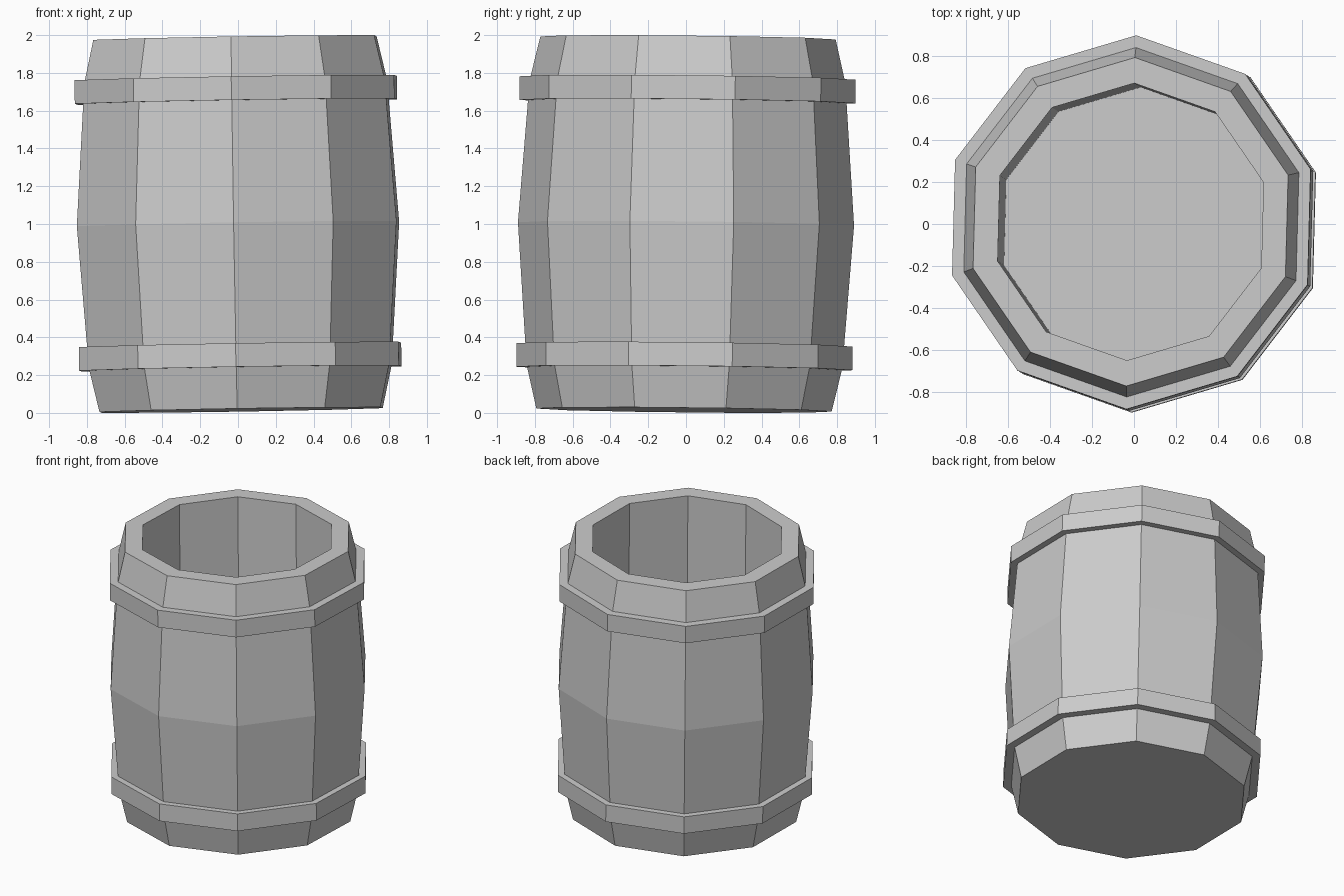
import bpy, bmesh, math
from mathutils import Euler, Matrix

if "Cube" in bpy.data.objects:
    bpy.data.objects.remove(bpy.data.objects["Cube"])

SIDES = 10
TURN = math.radians(-1.5)
# the whole barrel leans very slightly
LEAN = (Matrix.Translation((0, 0, 1))
        @ Euler((-0.0107, -0.0165, 0)).to_matrix().to_4x4())


def lathe(name, profile, closed=False):
    """Revolve (radius, z) points in flat facets; open ends are capped."""
    bm = bmesh.new()
    rings = []
    for r, z in profile:
        ring = []
        for i in range(SIDES):
            a = TURN + math.pi / 2 + math.tau * i / SIDES
            ring.append(bm.verts.new((r * math.cos(a), r * math.sin(a), z)))
        rings.append(ring)
    pairs = list(zip(rings, rings[1:]))
    if closed:
        pairs.append((rings[-1], rings[0]))
    for lo, hi in pairs:
        for i in range(SIDES):
            j = (i + 1) % SIDES
            bm.faces.new((lo[i], lo[j], hi[j], hi[i]))
    if not closed:
        bm.faces.new(rings[0])
        bm.faces.new(rings[-1])
    bmesh.ops.recalc_face_normals(bm, faces=bm.faces)
    mesh = bpy.data.meshes.new(name)
    bm.to_mesh(mesh)
    bm.free()
    ob = bpy.data.objects.new(name, mesh)
    bpy.context.collection.objects.link(ob)
    ob.matrix_world = LEAN
    return ob


# hollow body: bottom, bulging outside, rim, inner wall, floor
lathe("barrel_body", [(0.782, -0.985), (0.836, -0.755), (0.89, 0), (0.836, 0.755),
                      (0.782, 0.985), (0.66, 0.985), (0.66, -0.85)])

# hoops
for name, z0, z1 in (("lower_hoop", -0.765, -0.64), ("upper_hoop", 0.648, 0.773)):
    lathe(name, [(0.83, z0), (0.89, z0), (0.89, z1), (0.83, z1)], closed=True)
